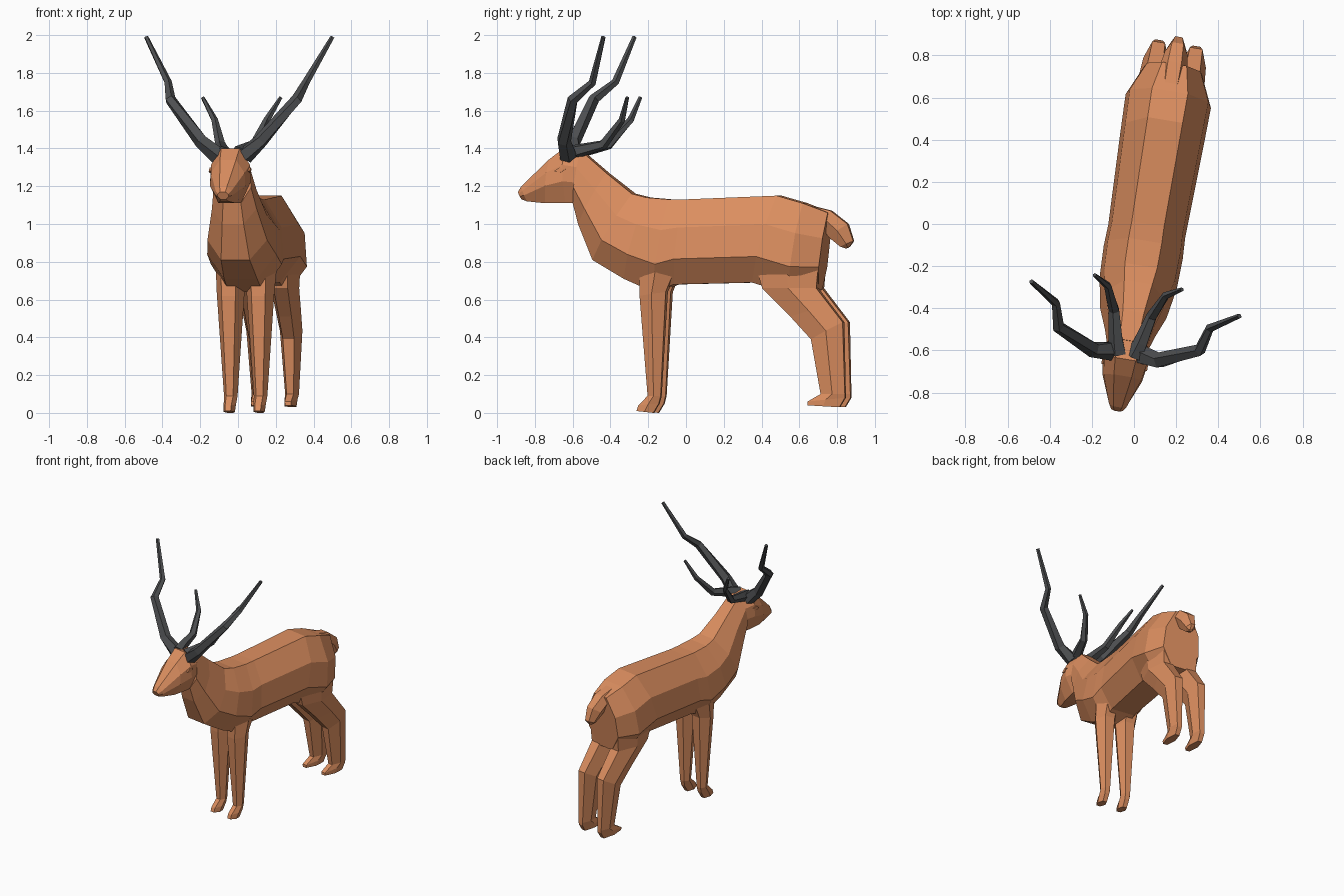
import bpy, bmesh, math
from mathutils import Vector, Matrix

if "Cube" in bpy.data.objects:
    bpy.data.objects.remove(bpy.data.objects["Cube"], do_unlink=True)

# The animal is authored facing -y, then turned slightly about z
TURN = Matrix.Translation((.066, 0, 0)) @ Matrix.Rotation(-math.radians(9.4), 4, 'Z')


def material(name, colour):
    """Make one flat material."""
    mat = bpy.data.materials.new(name)
    mat.use_nodes = True
    mat.diffuse_color = (*colour, 1)
    shader = mat.node_tree.nodes["Principled BSDF"]
    shader.inputs["Base Color"].default_value = (*colour, 1)
    return mat


COAT = material("tan coat", (.71, .27, .115))
HORN = material("dark horn", (.075, .078, .082))


def skin(name, rings, mat):
    """Join a list of point rings into a closed, flat-shaded object."""
    bm = bmesh.new()
    loops = [[bm.verts.new(point) for point in ring] for ring in rings]
    for near, far in zip(loops, loops[1:]):
        for i in range(len(near)):
            bm.faces.new((near[i - 1], near[i], far[i], far[i - 1]))
    bm.faces.new(loops[0])
    bm.faces.new(loops[-1])
    bm.transform(TURN)
    bmesh.ops.recalc_face_normals(bm, faces=bm.faces)
    mesh = bpy.data.meshes.new(name)
    bm.to_mesh(mesh)
    bm.free()
    mesh.materials.append(mat)
    bpy.context.collection.objects.link(bpy.data.objects.new(name, mesh))


def loft(name, edge_a, edge_b, widths, profile, centre=0):
    """Stretch a symmetric cross-section between two side-view (y, z) edges."""
    outline = profile + [(-across, along) for across, along in reversed(profile)]
    rings = []
    for a, b, width in zip(edge_a, edge_b, widths):
        start, end = Vector((centre, *b)), Vector((centre, *a))
        rings.append([start.lerp(end, along) + Vector((across * width, 0, 0))
                      for across, along in outline])
    skin(name, rings, COAT)


def leg(name, front, back, centre):
    """Six-sided leg whose half width grows with height."""
    widths = [.03 + .07 * (a[1] + b[1]) / 2 for a, b in zip(front, back)]
    loft(name, front, back, widths, SIX_SIDED, centre)


def tube(name, path, thick, thin, sides=5):
    """Evenly tapered tube through a list of points."""
    points = [Vector(p) for p in path]
    last = len(points) - 1
    rings = []
    for i, point in enumerate(points):
        heading = points[min(i + 1, last)] - points[max(i - 1, 0)]
        turn = heading.to_track_quat('Z', 'Y')
        radius = thick + (thin - thick) * i / last
        spoke = Vector((radius, 0, 0))
        rings.append([point + turn @ (Matrix.Rotation(k * math.tau / sides, 3, 'Z') @ spoke)
                      for k in range(sides)])
    skin(name, rings, HORN)


BODY_SECTION = [(.42, 1), (.92, .67), (1, .3), (.48, 0)]
HEAD_SECTION = [(.45, 1), (.95, .7), (1, .4), (.5, 0)]
SIX_SIDED = [(.5, 1), (1, .5), (.5, 0)]

# Torso with neck, from the nape to the rump
loft("torso_and_neck",
     edge_a=[(-.56, 1.39), (-.42, 1.27), (-.28, 1.16), (-.2, 1.14),
             (-.08, 1.13), (0, 1.13), (.5, 1.15), (.64, 1.11), (.77, 1.06)],
     edge_b=[(-.6, 1.11), (-.57, 1), (-.49, .81), (-.32, .71),
             (-.16, .64), (-.05, .68), (.37, .69), (.57, .63), (.72, .65)],
     widths=[.1, .12, .16, .185, .19, .185, .2, .205, .14],
     profile=BODY_SECTION)

# Head, from the nape to the nose
loft("head",
     edge_a=[(-.55, 1.38), (-.65, 1.4), (-.73, 1.34), (-.88, 1.2), (-.9, 1.17)],
     edge_b=[(-.58, 1.11), (-.64, 1.11), (-.75, 1.11), (-.85, 1.12), (-.88, 1.13)],
     widths=[.09, .11, .095, .045, .03],
     profile=HEAD_SECTION)

# Tail curling down over the rump
loft("tail",
     edge_a=[(.62, 1.11), (.78, 1.07), (.87, 1), (.9, .91), (.88, .88)],
     edge_b=[(.62, 1), (.74, .97), (.77, .93), (.83, .88), (.86, .87)],
     widths=[.06, .065, .055, .035, .015],
     profile=SIX_SIDED)

for side, s in (("left", 1), ("right", -1)):
    # Legs with hooves
    leg(f"front_leg_{side}",
        front=[(-.23, .78), (-.23, .62), (-.19, .09), (-.24, .04), (-.25, .01)],
        back=[(-.04, .76), (-.09, .64), (-.12, .09), (-.13, .05), (-.16, 0)],
        centre=.08 * s)
    leg(f"hind_leg_{side}",
        front=[(.39, .8), (.43, .66), (.58, .51), (.69, .39), (.74, .1), (.67, .06), (.67, .04)],
        back=[(.74, .88), (.72, .66), (.79, .57), (.86, .48), (.87, .1), (.87, .08), (.84, .03)],
        centre=.09 * s)

    # Antlers, a tall one and a short one behind it
    tube(f"main_antler_{side}",
         [(.07 * s, -.62, 1.36), (.16 * s, -.63, 1.44), (.34 * s, -.55, 1.66),
          (.37 * s, -.44, 1.75), (.5 * s, -.36, 1.99)], thick=.048, thin=.012)
    tube(f"rear_antler_{side}",
         [(.04 * s, -.63, 1.37), (.06 * s, -.56, 1.39), (.09 * s, -.43, 1.42),
          (.14 * s, -.32, 1.55), (.21 * s, -.28, 1.67)], thick=.045, thin=.01)

    # Small raised eyelid
    lid = [(-.69, 1.28), (-.66, 1.27), (-.63, 1.29), (-.66, 1.3)]
    skin(f"eyelid_{side}", [[(x * s, y, z) for y, z in lid] for x in (.1, .11)], COAT)
